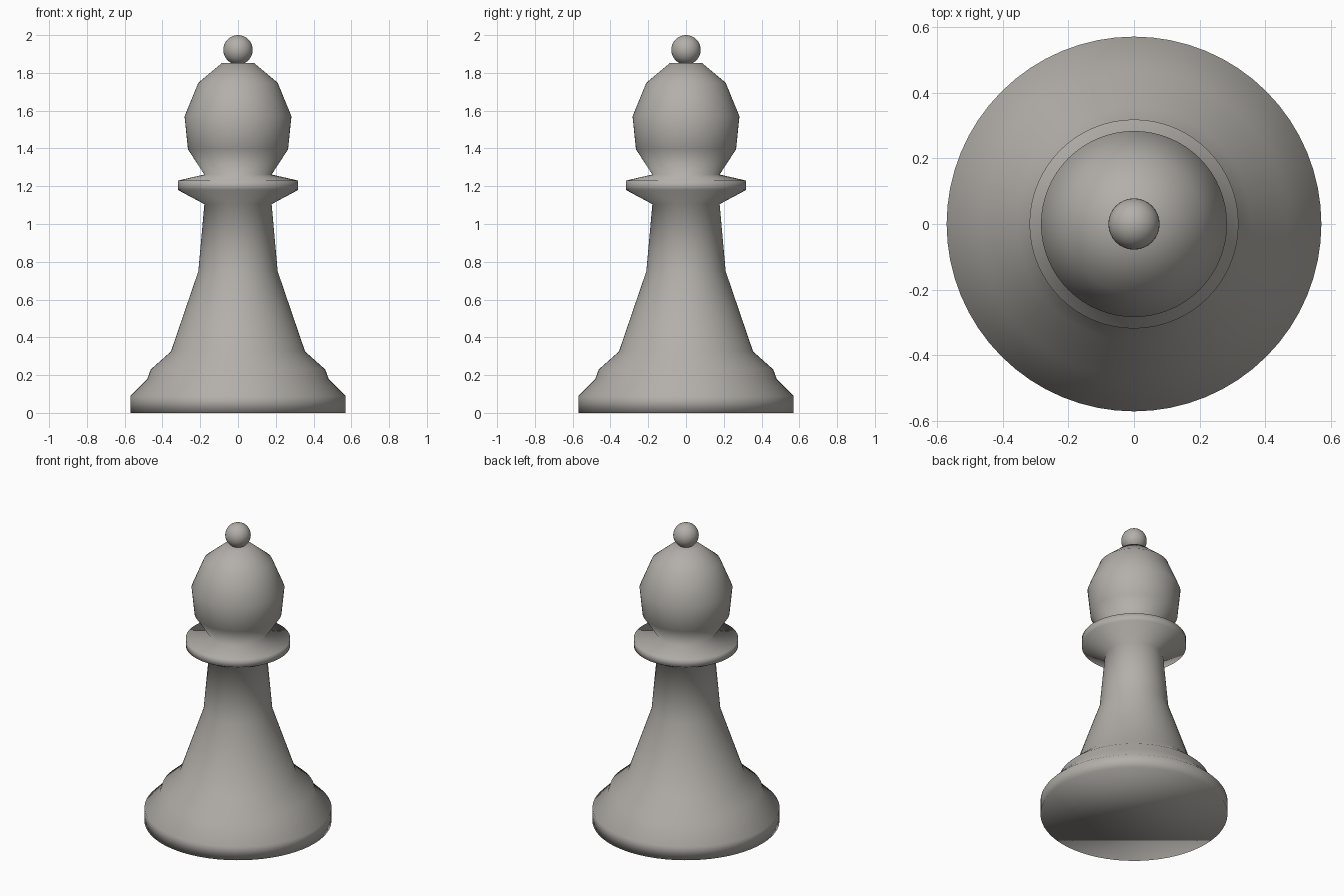
import bpy, bmesh, math

if "Cube" in bpy.data.objects:
    bpy.data.objects.remove(bpy.data.objects["Cube"])

stone = bpy.data.materials.new("warm_grey")
stone.diffuse_color = (0.45, 0.43, 0.40, 1)
stone.use_nodes = True
stone.node_tree.nodes["Principled BSDF"].inputs["Base Color"].default_value = stone.diffuse_color
SIDES = 64


def finish(bm, name):
    bmesh.ops.recalc_face_normals(bm, faces=bm.faces)
    for f in bm.faces:
        f.smooth = True
    me = bpy.data.meshes.new(name)
    bm.to_mesh(me)
    bm.free()
    me.materials.append(stone)
    ob = bpy.data.objects.new(name, me)
    bpy.context.collection.objects.link(ob)
    return ob


def lathe(name, profile):
    """Revolve (radius, height) points around z, with flat end caps."""
    bm = bmesh.new()
    rings = []
    for r, z in profile:
        rings.append([bm.verts.new((r * math.cos(2 * math.pi * i / SIDES),
                                    r * math.sin(2 * math.pi * i / SIDES), z))
                      for i in range(SIDES)])
    for a, b in zip(rings, rings[1:]):
        for i in range(SIDES):
            j = (i + 1) % SIDES
            bm.faces.new((a[i], a[j], b[j], b[i]))
    bm.faces.new(rings[0][::-1])
    bm.faces.new(rings[-1])
    return finish(bm, name)


# Turned body: base, stem, collar and head in one profile
lathe("turned_body", [
    (0.57, 0.0), (0.57, 0.09), (0.48, 0.18), (0.462, 0.23),   # base
    (0.355, 0.325), (0.21, 0.75), (0.178, 1.105),             # stem
    (0.318, 1.18), (0.318, 1.23), (0.178, 1.262),             # collar
    (0.265, 1.395), (0.283, 1.57), (0.21, 1.748), (0.085, 1.852)])  # head

# Ball finial
bm = bmesh.new()
bmesh.ops.create_uvsphere(bm, u_segments=32, v_segments=20, radius=0.078)
bmesh.ops.translate(bm, verts=bm.verts, vec=(0, 0, 1.922))
finish(bm, "top_ball")
